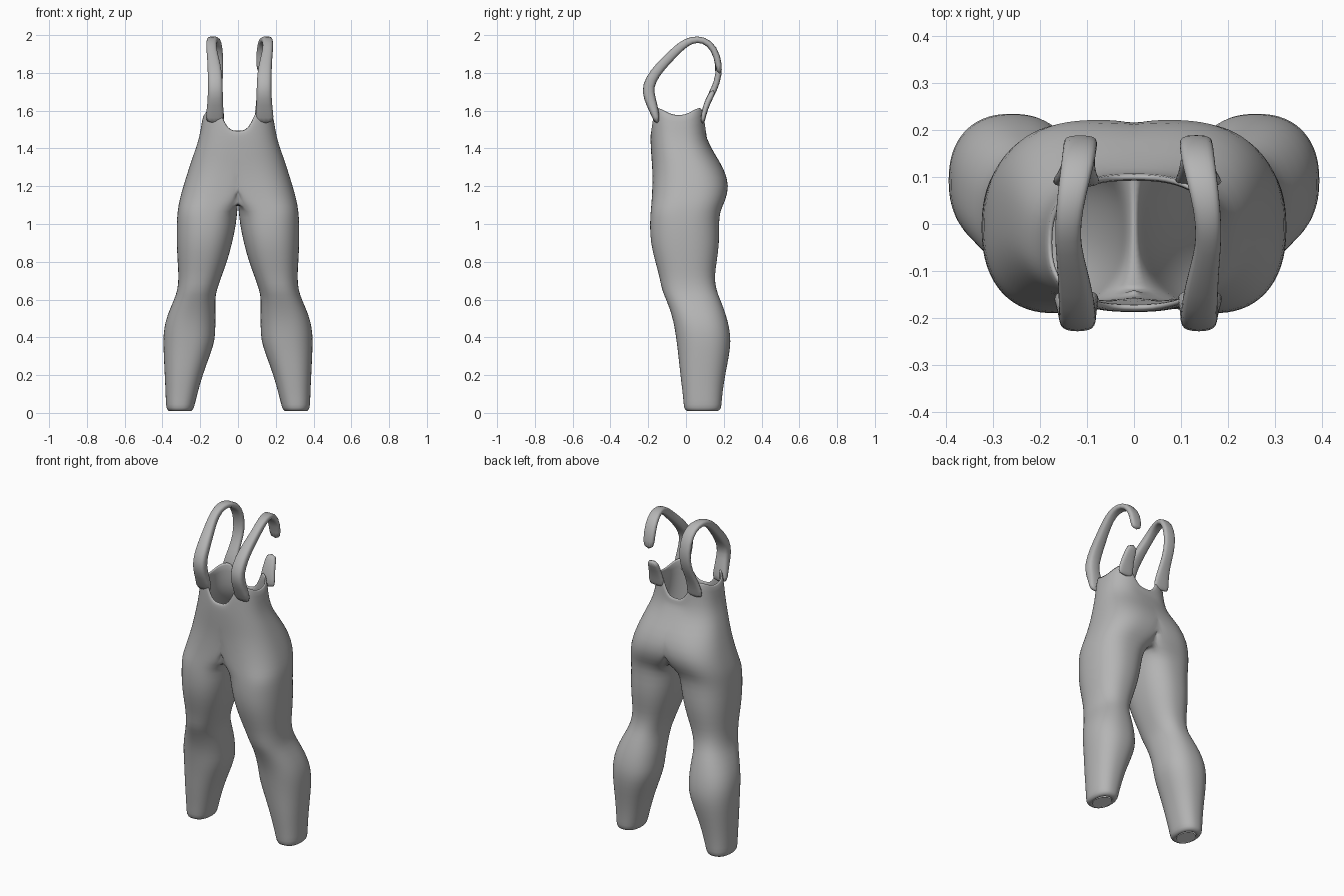
import bpy, bmesh, math

def material(name, v):
    m = bpy.data.materials.new(name)
    m.diffuse_color = (v, v, v, 1)
    return m

GREY = material("grey fabric", 0.46)
WHITE = material("white opening", 1.0)

def make_object(name, bm, mat):
    me = bpy.data.meshes.new(name)
    bm.to_mesh(me)
    bm.free()
    me.materials.append(mat)
    me.polygons.foreach_set("use_smooth", [True] * len(me.polygons))
    ob = bpy.data.objects.new(name, me)
    bpy.context.collection.objects.link(ob)
    return ob

def oval(a, e):
    """Point on a unit superellipse."""
    c, s = math.cos(a), math.sin(a)
    return (math.copysign(abs(c) ** (2 / e), c), math.copysign(abs(s) ** (2 / e), s))

def bridge(bm, rings):
    for lo, hi in zip(rings, rings[1:]):
        n = len(lo)
        for j in range(n):
            k = (j + 1) % n
            bm.faces.new((lo[j], lo[k], hi[k], hi[j]))

def smoothstep(v, a, b):
    t = min(1, max(0, (v - a) / (b - a)))
    return t * t * (3 - 2 * t)

# One half of the suit: z, inner x, outer x, front y, back y
SECTIONS = [
    (0.005, 0.262, 0.352, 0.025, 0.150),
    (0.012, 0.238, 0.376, -0.008, 0.183),
    (0.04, 0.23, 0.382, -0.012, 0.188),
    (0.10, 0.215, 0.383, -0.017, 0.192),
    (0.20, 0.188, 0.388, -0.03, 0.207),
    (0.30, 0.150, 0.393, -0.04, 0.228),
    (0.38, 0.122, 0.396, -0.05, 0.238),
    (0.45, 0.120, 0.392, -0.06, 0.23),
    (0.52, 0.118, 0.374, -0.075, 0.212),
    (0.60, 0.122, 0.338, -0.105, 0.182),
    (0.65, 0.113, 0.320, -0.128, 0.160),
    (0.72, 0.088, 0.314, -0.14, 0.150),
    (0.80, 0.058, 0.320, -0.163, 0.163),
    (0.90, 0.030, 0.325, -0.188, 0.177),
    (1.00, 0.010, 0.325, -0.192, 0.174),
    (1.07, 0.003, 0.320, -0.187, 0.180),
    (1.12, -0.08, 0.312, -0.182, 0.208),
    (1.20, -0.14, 0.290, -0.178, 0.230),
    (1.29, -0.20, 0.262, -0.178, 0.204),
    (1.37, -0.235, 0.235, -0.185, 0.152),
    (1.44, -0.210, 0.210, -0.188, 0.116),
    (1.50, -0.197, 0.197, -0.188, 0.108),
    (1.62, -0.186, 0.186, -0.186, 0.108),
]
N = 40
bm = bmesh.new()
rings = []
for i, (z, x0, x1, y0, y1) in enumerate(SECTIONS):
    ring = []
    for j in range(N):
        a = 2 * math.pi * j / N
        u, v = oval(a, 2.3 if z < 1.05 else 2.5)
        x = max(0, (x0 + x1) / 2 + u * (x1 - x0) / 2)
        y = (y0 + y1) / 2 + v * (y1 - y0) / 2
        # The hem dips at the neck and under the arms
        top = 1.495 + 0.125 * smoothstep(x, 0.045, 0.115) - 0.04 * abs(math.cos(a)) ** 8
        h = z
        if z > 1.44:
            h = 1.44 + (top - 1.44) * (0.45 if z < 1.6 else 1)
        ring.append(bm.verts.new((x, y, h)))
    rings.append(ring)
bridge(bm, rings)
# Open the centre plane so both halves join
inner = [f for f in bm.faces if all(v.co.x < 1e-5 for v in f.verts)]
bmesh.ops.delete(bm, geom=inner, context='FACES')
suit = make_object("suit_body", bm, GREY)
mir = suit.modifiers.new("mirror", 'MIRROR')
mir.use_clip = True
mir.merge_threshold = 0.0005
sol = suit.modifiers.new("cloth", 'SOLIDIFY')
sol.thickness = 0.016
sol.offset = -1
sub = suit.modifiers.new("smooth", 'SUBSURF')
sub.levels = sub.render_levels = 1

# Pale discs closing the ankle openings
for side, label in ((1, "right"), (-1, "left")):
    bm = bmesh.new()
    vs = []
    for j in range(24):
        a = -2 * math.pi * j / 24
        vs.append(bm.verts.new((side * 0.307 + 0.046 * math.cos(a),
                                0.0875 + 0.063 * math.sin(a), 0.008)))
    bm.faces.new(vs)
    make_object(label + "_ankle_opening", bm, WHITE)

# Shoulder straps: y, z, centre x, width, thickness
STRAP = [
    (-0.150, 1.53, 0.125, 0.110, 0.03),
    (-0.168, 1.60, 0.124, 0.090, 0.05),
    (-0.195, 1.67, 0.122, 0.082, 0.066),
    (-0.203, 1.73, 0.122, 0.080, 0.066),
    (-0.165, 1.80, 0.124, 0.078, 0.058),
    (-0.105, 1.865, 0.132, 0.066, 0.052),
    (-0.050, 1.92, 0.142, 0.056, 0.050),
    (0.000, 1.963, 0.143, 0.056, 0.044),
    (0.060, 1.982, 0.135, 0.062, 0.036),
    (0.125, 1.962, 0.122, 0.072, 0.038),
    (0.168, 1.89, 0.116, 0.074, 0.038),
    (0.178, 1.79, 0.116, 0.072, 0.034),
    (0.148, 1.71, 0.118, 0.066, 0.034),
    (0.115, 1.65, 0.122, 0.075, 0.034),
    (0.092, 1.58, 0.125, 0.100, 0.03),
    (0.088, 1.53, 0.125, 0.110, 0.02),
]

def strap(name, pts, side, shift):
    bm = bmesh.new()
    loops = []
    for i, (y, z, cx, w, t) in enumerate(pts):
        p, q = pts[max(0, i - 1)], pts[min(len(pts) - 1, i + 1)]
        dy, dz = q[0] - p[0], q[1] - p[1]
        d = math.hypot(dy, dz)
        ny, nz = -dz / d, dy / d
        loop = []
        for j in range(12):
            u, v = oval(2 * math.pi * j / 12, 3)
            off = v * t / 2
            loop.append(bm.verts.new((side * cx + shift + u * w / 2,
                                      y + ny * off, z + nz * off)))
        loops.append(loop)
    bridge(bm, loops)
    bm.faces.new(loops[0][::-1])
    bm.faces.new(loops[-1])
    bmesh.ops.recalc_face_normals(bm, faces=bm.faces[:])
    ob = make_object(name, bm, GREY)
    s = ob.modifiers.new("smooth", 'SUBSURF')
    s.levels = s.render_levels = 1

strap("left_strap", STRAP, -1, 0.002)
# The right strap is parted at the back
strap("right_strap", STRAP[:12], 1, 0.016)
strap("right_strap_stub", STRAP[12:], 1, 0.012)
